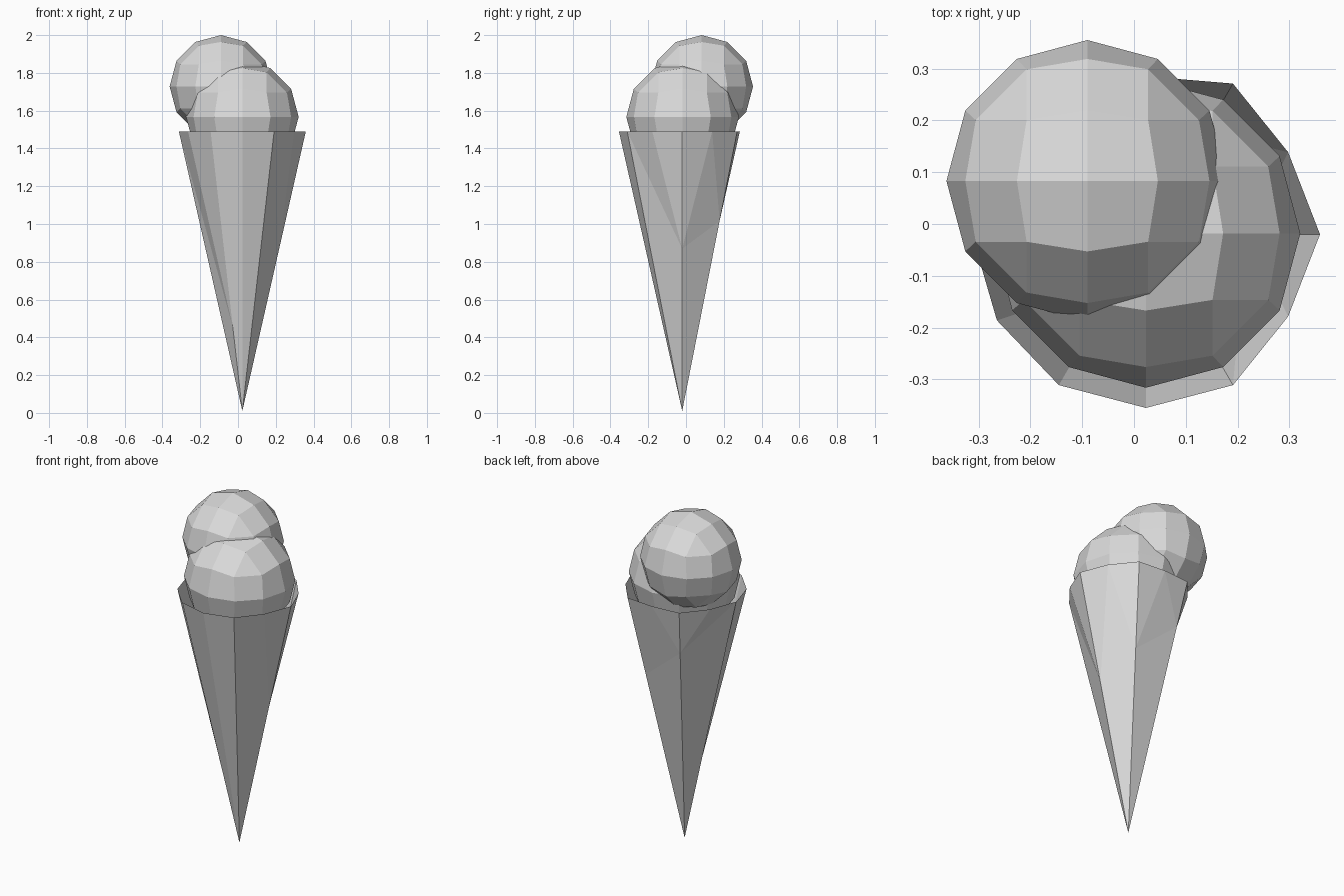
import bpy, bmesh
from math import cos, sin, radians
from itertools import permutations, product
from mathutils import Vector

if "Cube" in bpy.data.objects:
    bpy.data.objects.remove(bpy.data.objects["Cube"])

grey = bpy.data.materials.new("plain_grey")
grey.use_nodes = True
grey.diffuse_color = (0.7, 0.7, 0.7, 1)
grey.node_tree.nodes["Principled BSDF"].inputs["Base Color"].default_value = grey.diffuse_color


def finish(name, bm, location):
    mesh = bpy.data.meshes.new(name)
    bm.normal_update()
    bm.to_mesh(mesh)
    bm.free()
    mesh.materials.append(grey)
    obj = bpy.data.objects.new(name, mesh)
    obj.location = location
    bpy.context.collection.objects.link(obj)


def scoop(name, radius, location):
    """Faceted ball: a rounded cube with two quads per side and two per edge."""
    points = set()
    for base in ((0, 0, 1), (0, 0.5, 0.866), (0.43, 0.43, 0.79)):
        for p in permutations(base):
            for s in product((-1, 1), repeat=3):
                points.add(tuple(a * b + 0.0 for a, b in zip(p, s)))
    bm = bmesh.new()
    for p in sorted(points):
        bm.verts.new(Vector(p).normalized() * radius)
    bmesh.ops.convex_hull(bm, input=bm.verts[:])
    bmesh.ops.dissolve_limit(bm, angle_limit=radians(12), verts=bm.verts[:], edges=bm.edges[:])
    bmesh.ops.recalc_face_normals(bm, faces=bm.faces[:])
    finish(name, bm, location)


def cone(name, radius, height, location):
    """Open six-sided wafer whose sides bulge at the rim."""
    # bulge radius, then where the crease meets the side's two edges (0 tip, 1 rim)
    sides = [(0.317, 0.58, 0.68), (0.305, 0.68, 0.82), (0.32, 0.82, 1),
             (0.332, 1, 0.3), (0.335, 0, 0), (0.317, 1, 0.58)]
    bm = bmesh.new()

    def rim(angle, r):
        a = radians(angle)
        return Vector((r * cos(a), r * sin(a), height))

    tip = Vector((0, 0, 0))
    for i, (bulge, low, high) in enumerate(sides):
        a = rim(i * 60, radius)
        b = rim(i * 60 + 60, radius)
        mid = rim(i * 60 + 30, bulge)
        la, hb = a * low, b * high
        for tri in ((mid, a, la), (mid, la, hb), (mid, hb, b), (la, tip, hb)):
            if (tri[1] - tri[0]).cross(tri[2] - tri[0]).length > 1e-6:
                bm.faces.new([bm.verts.new(p) for p in tri])
    bmesh.ops.remove_doubles(bm, verts=bm.verts[:], dist=0.0005)
    finish(name, bm, location)


cone("wafer_cone", 0.336, 1.48, (0.023, -0.02, 0.01))
scoop("lower_scoop", 0.298, (0.023, -0.018, 1.567))
scoop("upper_scoop", 0.272, (-0.09, 0.083, 1.728))
